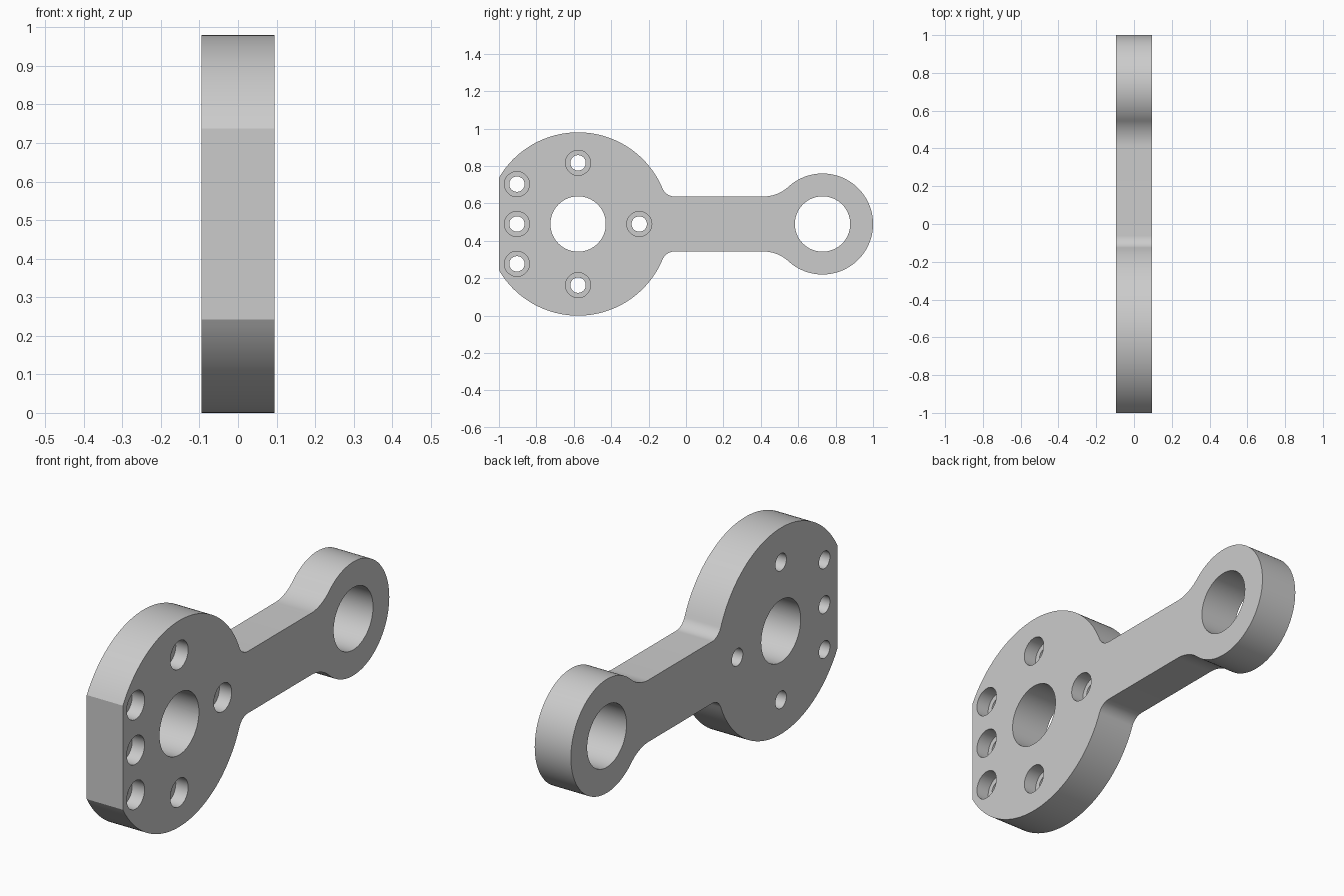
import bpy
import bmesh
from math import sin, cos, pi, sqrt, atan2, asin, radians
from mathutils import Matrix

cube = bpy.data.objects.get("Cube")
if cube:
    bpy.data.objects.remove(cube, do_unlink=True)

HALF = 0.095             # half thickness of the plate
MID = 0.49               # height of the centre line
BIG_Y, BIG_R = -0.577, 0.49
END_Y, END_R = 0.73, 0.27
ARM = 0.147              # half height of the arm
BORE_DEPTH = 0.065

metal = bpy.data.materials.new("light grey metal")
metal.use_nodes = True
grey = (0.6, 0.6, 0.6, 1)
metal.diffuse_color = grey
metal.node_tree.nodes["Principled BSDF"].inputs["Base Color"].default_value = grey


def arc(cy, cz, r, a0, a1, n):
    return [(cy + r * cos(a0 + (a1 - a0) * i / n),
             cz + r * sin(a0 + (a1 - a0) * i / n)) for i in range(n + 1)]


def fillet(cy, r, f, side):
    """Centre of the arc joining a disc to the arm, and its angle from the disc."""
    dz = ARM + f
    dy = sqrt((r + f) ** 2 - dz ** 2)
    return cy + side * dy, dz, atan2(dz, side * dy)


def make_object(name, bm):
    bmesh.ops.recalc_face_normals(bm, faces=bm.faces)
    mesh = bpy.data.meshes.new(name)
    bm.to_mesh(mesh)
    bm.free()
    mesh.materials.append(metal)
    obj = bpy.data.objects.new(name, mesh)
    bpy.context.collection.objects.link(obj)
    return obj


def cylinders(name, holes, x0, x1):
    bm = bmesh.new()
    for y, z, r in holes:
        place = Matrix.Translation(((x0 + x1) / 2, y, MID + z)) @ Matrix.Rotation(pi / 2, 4, 'Y')
        bmesh.ops.create_cone(bm, cap_ends=True, segments=64, radius1=r, radius2=r,
                              depth=x1 - x0, matrix=place)
    return make_object(name, bm)


# Upper half of the outline, from the flat front to the tip of the small end
flat = pi - asin(sqrt(BIG_R ** 2 - (BIG_Y + 1) ** 2) / BIG_R)
by, bz, ba = fillet(BIG_Y, BIG_R, 0.07, 1)
ey, ez, ea = fillet(END_Y, END_R, 0.2, -1)
upper = arc(BIG_Y, 0, BIG_R, flat, ba, 56)
upper += arc(by, bz, 0.07, ba + pi, 1.5 * pi, 14)[1:]
upper += arc(ey, ez, 0.2, 1.5 * pi, ea + pi, 18)
upper += arc(END_Y, 0, END_R, ea, 0, 48)[1:]
outline = upper + [(y, -z) for y, z in reversed(upper[:-1])]

# Plate body
bm = bmesh.new()
face = bm.faces.new([bm.verts.new((-HALF, y, MID + z)) for y, z in outline])
solid = bmesh.ops.extrude_face_region(bm, geom=[face])
bmesh.ops.translate(bm, vec=(2 * HALF, 0, 0),
                    verts=[v for v in solid["geom"] if isinstance(v, bmesh.types.BMVert)])
link = make_object("link_plate", bm)

# Through holes and counterbores on the +x side
ring = 0.327
bolts = [(BIG_Y, ring), (BIG_Y, -ring), (BIG_Y + ring, 0)]
bolts += [(BIG_Y - ring, z) for z in (-0.213, 0, 0.213)]
through = [(BIG_Y, 0, 0.148), (END_Y, 0, 0.148)] + [(y, z, 0.041) for y, z in bolts]
cutters = [
    cylinders("through_hole_cutter", through, -0.2, 0.2),
    cylinders("counterbore_cutter", [(y, z, 0.067) for y, z in bolts], HALF - BORE_DEPTH, 0.2),
]

bpy.ops.object.select_all(action='DESELECT')
link.select_set(True)
bpy.context.view_layer.objects.active = link
for cutter in cutters:
    cutter.hide_render = True
    cut = link.modifiers.new(cutter.name, 'BOOLEAN')
    cut.operation = 'DIFFERENCE'
    cut.solver = 'EXACT'
    cut.object = cutter
    bpy.ops.object.modifier_apply(modifier=cut.name)
    bpy.data.objects.remove(cutter, do_unlink=True)

bpy.ops.object.shade_smooth_by_angle(angle=radians(30))
